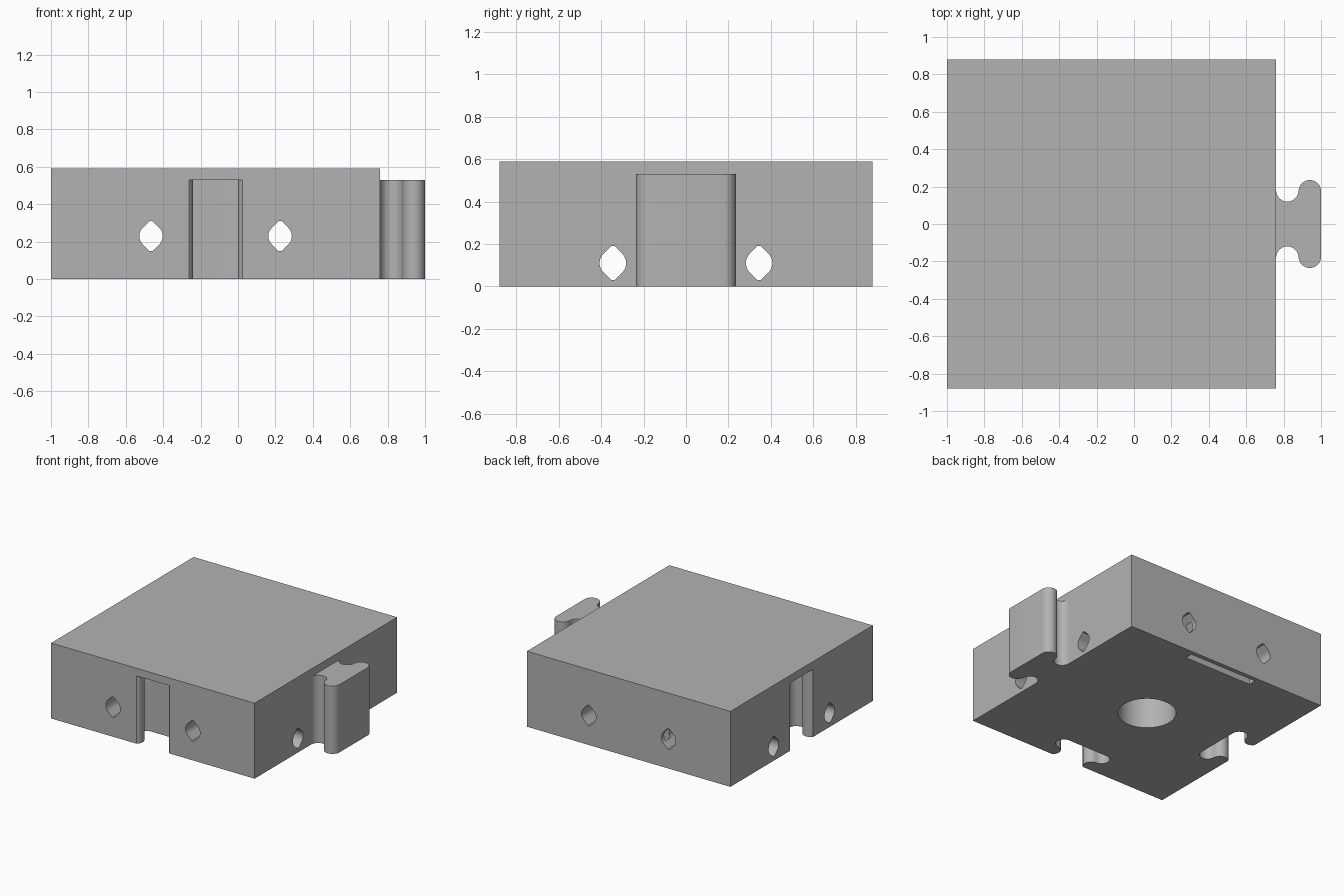
import bpy, bmesh, math
from mathutils import Matrix, Vector

if "Cube" in bpy.data.objects:
    bpy.data.objects.remove(bpy.data.objects["Cube"], do_unlink=True)

SIDE, HEIGHT, KEY_H = 1.76, 0.59, 0.53
CX = -0.12            # middle of the block in x
HALF = SIDE / 2
R = 0.06              # key fillet radius

grey = bpy.data.materials.new("light_grey")
grey.use_nodes = True
grey.diffuse_color = (0.45, 0.45, 0.45, 1)
grey.node_tree.nodes["Principled BSDF"].inputs["Base Color"].default_value = (0.45, 0.45, 0.45, 1)


def prism(name, outline, length, matrix=Matrix()):
    """Extrude a flat outline along local z and place it."""
    bm = bmesh.new()
    face = bm.faces.new([bm.verts.new((x, y, 0)) for x, y in outline])
    top = bmesh.ops.extrude_face_region(bm, geom=[face])["geom"]
    bmesh.ops.translate(bm, verts=[v for v in top if isinstance(v, bmesh.types.BMVert)],
                        vec=(0, 0, length))
    bmesh.ops.transform(bm, matrix=matrix, verts=bm.verts)
    bmesh.ops.recalc_face_normals(bm, faces=bm.faces)
    mesh = bpy.data.meshes.new(name)
    bm.to_mesh(mesh)
    bm.free()
    mesh.materials.append(grey)
    ob = bpy.data.objects.new(name, mesh)
    bpy.context.collection.objects.link(ob)
    return ob


def arc(cx, cy, r, start, end, steps=16):
    angles = [math.radians(start + (end - start) * i / steps) for i in range(steps + 1)]
    return [(cx + r * math.cos(a), cy + r * math.sin(a)) for a in angles]


def rect(w, d):
    return [(-w / 2, -d / 2), (w / 2, -d / 2), (w / 2, d / 2), (-w / 2, d / 2)]


def key_outline():
    """Dovetail key pointing along +x: concave neck, rounded head."""
    side = arc(R, 3 * R, R, 180, 360) + arc(3 * R, 3 * R - 0.005, R, 180, 0)[1:]
    return side + [(x, -y) for x, y in reversed(side)]


def pin_outline(r=0.0625, tip=0.08):
    """Round hole with clipped 45 degree points at top and bottom."""
    w = r * math.sqrt(2) - tip
    right = [(w, -tip)] + arc(0, 0, r, -45, 45, 12) + [(w, tip)]
    return right + [(-x, -y) for x, y in right]


def move(x, y, z):
    return Matrix.Translation((x, y, z))


block = prism("block", rect(SIDE, SIDE), HEIGHT, move(CX, 0, 0))
key = prism("side_key", key_outline(), KEY_H, move(CX + HALF, 0, 0))

# Key slots in the front and the right-hand side
cutters = []
slip = 0.013
cutters.append(prism("front_slot", key_outline(), KEY_H + 0.1,
                     move(CX, -HALF - slip, -0.1) @ Matrix.Rotation(math.pi / 2, 4, "Z")))
cutters.append(prism("side_slot", key_outline(), KEY_H + 0.1,
                     move(CX - HALF - slip, 0, -0.1)))

# Pin holes running through the block both ways
upright = Matrix.Rotation(math.pi / 2, 4, "X")
for s in (-1, 1):
    cutters.append(prism("pin_hole_y", pin_outline(), SIDE + 0.2,
                         move(CX + s * 0.345, HALF + 0.1, 0.23) @ upright))
    cutters.append(prism("pin_hole_x", pin_outline(), SIDE + 0.2,
                         move(CX - HALF - 0.1, s * 0.345, 0.11)
                         @ Matrix.Rotation(math.pi / 2, 4, "Z") @ upright))

# Round well and narrow back pocket, open underneath
cutters.append(prism("well", arc(0, 0, 0.207, 0, 360, 64)[:-1], KEY_H + 0.1, move(CX, 0, -0.1)))
cutters.append(prism("back_pocket", rect(0.59, 0.06), KEY_H + 0.1, move(CX, 0.815, -0.1)))

bpy.context.view_layer.objects.active = block
for cutter in cutters:
    cutter.hide_render = True
    mod = block.modifiers.new(cutter.name, "BOOLEAN")
    mod.operation, mod.solver, mod.object = "DIFFERENCE", "EXACT", cutter
    bpy.ops.object.modifier_apply(modifier=mod.name)
    bpy.data.objects.remove(cutter, do_unlink=True)

# Smooth curves, crisp edges
bpy.ops.object.select_all(action="DESELECT")
for ob in (block, key):
    ob.select_set(True)
bpy.ops.object.shade_smooth_by_angle(angle=math.radians(30))
